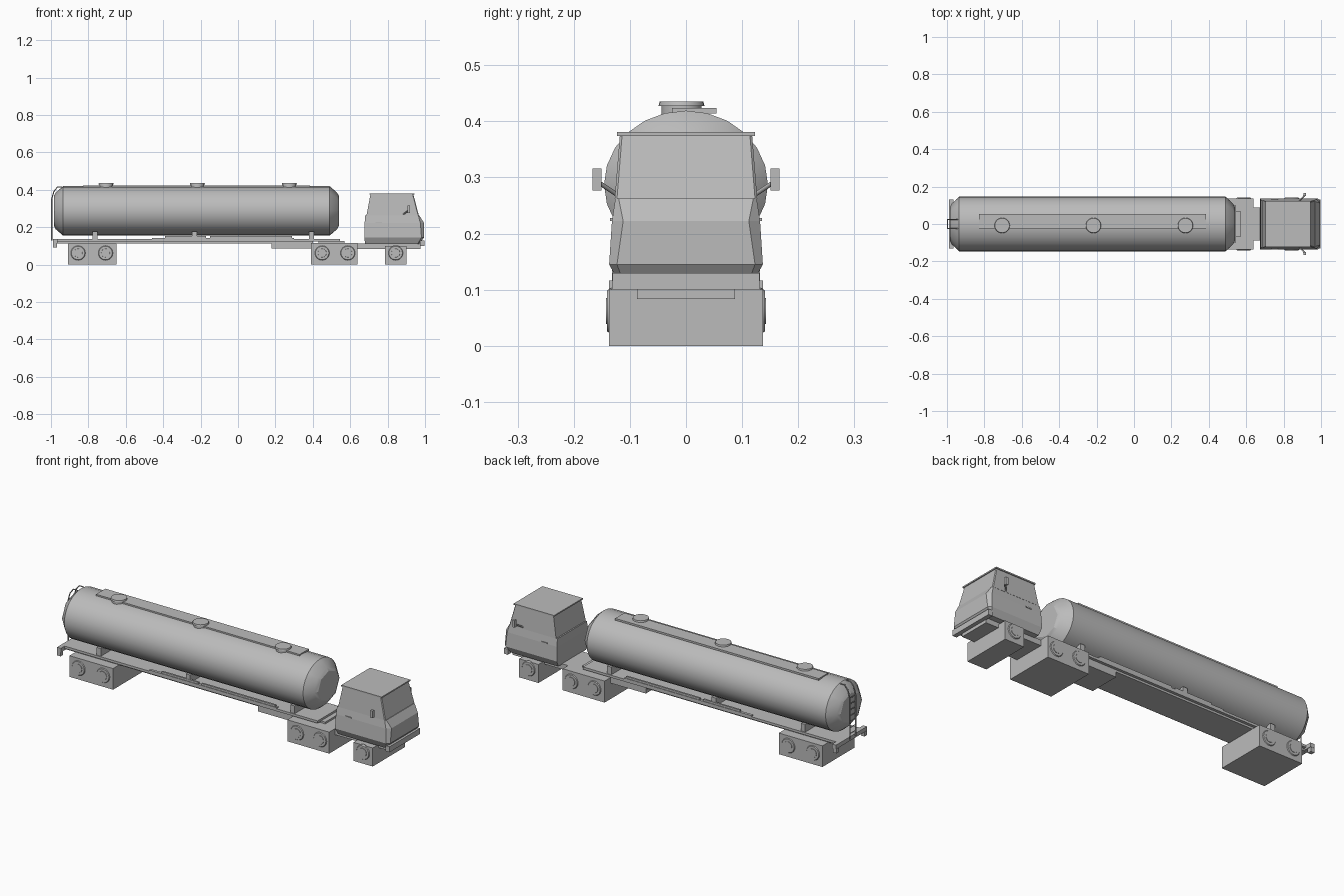
import bpy, bmesh, math
from mathutils import Matrix, Vector

cube = bpy.data.objects.get("Cube")
if cube:
    bpy.data.objects.remove(cube, do_unlink=True)

grey = bpy.data.materials.new("plain_grey")
grey.use_nodes = True
GREY = (0.5, 0.5, 0.5, 1)
grey.diffuse_color = GREY
grey.node_tree.nodes["Principled BSDF"].inputs["Base Color"].default_value = GREY


def finish(name, bm, smooth=None):
    bmesh.ops.recalc_face_normals(bm, faces=bm.faces)
    mesh = bpy.data.meshes.new(name)
    bm.to_mesh(mesh)
    bm.free()
    mesh.materials.append(grey)
    ob = bpy.data.objects.new(name, mesh)
    bpy.context.collection.objects.link(ob)
    if smooth:
        bpy.ops.object.select_all(action='DESELECT')
        ob.select_set(True)
        bpy.context.view_layer.objects.active = ob
        bpy.ops.object.shade_smooth_by_angle(angle=math.radians(smooth))
    return ob


def box(name, x, y, z):
    """Box from (min, max) pairs; a single y value means plus and minus y."""
    if not isinstance(y, tuple):
        y = (-y, y)
    bm = bmesh.new()
    bmesh.ops.create_cube(bm, size=1)
    for v in bm.verts:
        v.co = [r[0] if c < 0 else r[1] for c, r in zip(v.co, (x, y, z))]
    return finish(name, bm)


def pair(name, x, y, z):
    box("left_" + name, x, y, z)
    box("right_" + name, x, (-y[1], -y[0]), z)


def disc(name, centre, radius, depth, axis, top=None, sides=24):
    bm = bmesh.new()
    rot = Vector((0, 0, 1)).rotation_difference(Vector(axis)).to_matrix().to_4x4()
    bmesh.ops.create_cone(bm, cap_ends=True, segments=sides, radius1=radius,
                          radius2=radius if top is None else top, depth=depth,
                          matrix=Matrix.Translation(centre) @ rot)
    return finish(name, bm, 30)


def rod(name, points, radius):
    curve = bpy.data.curves.new(name, 'CURVE')
    curve.dimensions = '3D'
    curve.bevel_depth = radius
    curve.bevel_resolution = 1
    curve.use_fill_caps = True
    s = curve.splines.new('POLY')
    s.points.add(len(points) - 1)
    for p, co in zip(s.points, points):
        p.co = (*co, 1)
    curve.materials.append(grey)
    ob = bpy.data.objects.new(name, curve)
    bpy.context.collection.objects.link(ob)


def loft(name, rings):
    bm = bmesh.new()
    rows = [[bm.verts.new(p) for p in ring] for ring in rings]
    n = len(rows[0])
    for a, b in zip(rows, rows[1:]):
        for i in range(n):
            j = (i + 1) % n
            bm.faces.new((a[i], a[j], b[j], b[i]))
    bm.faces.new(rows[0])
    bm.faces.new(rows[-1])
    return finish(name, bm)


# Tank: round barrel closed by faceted ends
bm = bmesh.new()
for x, scale, sides in ((-0.985, 0.6, 8), (-0.975, 0.74, 8), (-0.935, 1, 24),
                        (0.49, 1, 24), (0.53, 0.74, 8), (0.54, 0.6, 8)):
    for i in range(sides):
        a = math.tau * i / sides
        bm.verts.new((x, 0.146 * scale * math.sin(a), 0.287 + 0.132 * scale * math.cos(a)))
bmesh.ops.convex_hull(bm, input=bm.verts)
finish("tank", bm, 18)

# Walkway and filler hatches on top
box("walkway", (-0.83, 0.385), (-0.025, 0.054), (0.414, 0.424))
for i, x in enumerate((-0.705, -0.217, 0.275)):
    disc(f"hatch_neck_{i}", (x, -0.008, 0.416), 0.036, 0.024, (0, 0, 1))
    disc(f"hatch_lid_{i}", (x, -0.008, 0.431), 0.041, 0.008, (0, 0, 1), 0.039)

# Rear ladder
for side, y in (("left", 0.025), ("right", -0.025)):
    rod(side + "_ladder_rail", [(-0.996, y, 0.13), (-0.996, y, 0.35), (-0.985, y, 0.39),
                                (-0.965, y, 0.415), (-0.94, y, 0.415)], 0.003)
for i in range(7):
    z = 0.16 + 0.032 * i
    rod(f"ladder_rung_{i}", [(-0.996, -0.025, z), (-0.996, 0.025, z)], 0.0025)

# Trailer frame, saddles and hoses
box("trailer_deck", (-0.98, 0.545), 0.1, (0.124, 0.137))
box("trailer_frame", (-0.97, 0.4), 0.085, (0.113, 0.124))
box("coupling_box", (0.18, 0.4), 0.085, (0.085, 0.115))
box("rear_bar", (-0.988, -0.965), 0.132, (0.115, 0.137))
pair("rear_lamp", (-0.99, -0.968), (0.108, 0.13), (0.092, 0.116))
for i, x in enumerate((-0.765, -0.232, 0.392)):
    box(f"tank_saddle_{i}", (x - 0.013, x + 0.013), 0.095, (0.13, 0.178))
pair("hose_tray", (-0.46, 0.3), (0.085, 0.1), (0.137, 0.143))
for i, x in enumerate((-0.39, -0.15, 0.07)):
    pair(f"hose_box_{i}", (x, x + 0.22), (0.087, 0.097), (0.143, 0.153))

# Wheel housings with wheels set into both sides
for name, x0, x1, top, wheels in (("trailer", -0.91, -0.65, 0.114, (-0.855, -0.708)),
                                  ("drive", 0.39, 0.64, 0.116, (0.45, 0.587)),
                                  ("steer", 0.785, 0.9, 0.1, (0.843,))):
    box(name + "_wheel_housing", (x0, x1), 0.137, (0, top))
    for i, x in enumerate(wheels):
        for side, s in (("left", 1), ("right", -1)):
            part = f"{side}_{name}_wheel_{i}"
            disc(part, (x, s * 0.137, 0.062), 0.042, 0.008, (0, s, 0), 0.036)
            disc(part + "_hub", (x, s * 0.138, 0.062), 0.025, 0.01, (0, s, 0), 0.023, 16)

# Tractor frame and front bumper
box("tractor_frame", (0.62, 0.975), 0.087, (0.083, 0.113))
box("fifth_wheel", (0.43, 0.57), 0.07, (0.114, 0.126))
box("front_bumper", (0.972, 0.996), 0.131, (0.1, 0.13))


def cab_ring(z, x0, x1, w, c):
    """Cab outline at one height with cut front corners."""
    half = [(x0, w, z), (x1 - c, w, z), (x1, w - c, z)]
    return half + [(x, -y, h) for x, y, h in reversed(half)]


# Cab: lower body, windscreen section and roof
loft("cab_body", [cab_ring(0.11, 0.68, 0.968, 0.118, 0.008),
                  cab_ring(0.145, 0.675, 0.995, 0.137, 0.014),
                  cab_ring(0.222, 0.677, 0.995, 0.132, 0.02),
                  cab_ring(0.262, 0.68, 0.97, 0.126, 0.006)])
loft("cab_top", [cab_ring(0.262, 0.687, 0.967, 0.127, 0.004),
                 cab_ring(0.374, 0.708, 0.938, 0.118, 0.004)])
box("cab_roof", (0.702, 0.943), 0.123, (0.374, 0.381))
pair("door_handle", (0.735, 0.77), (0.128, 0.135), (0.222, 0.228))

# Mirrors on slanted arms
pair("mirror", (0.906, 0.92), (0.151, 0.167), (0.277, 0.316))
for side, s in (("left", 1), ("right", -1)):
    rod(side + "_mirror_arm", [(0.885, s * 0.124, 0.27), (0.913, s * 0.154, 0.29)], 0.004)
